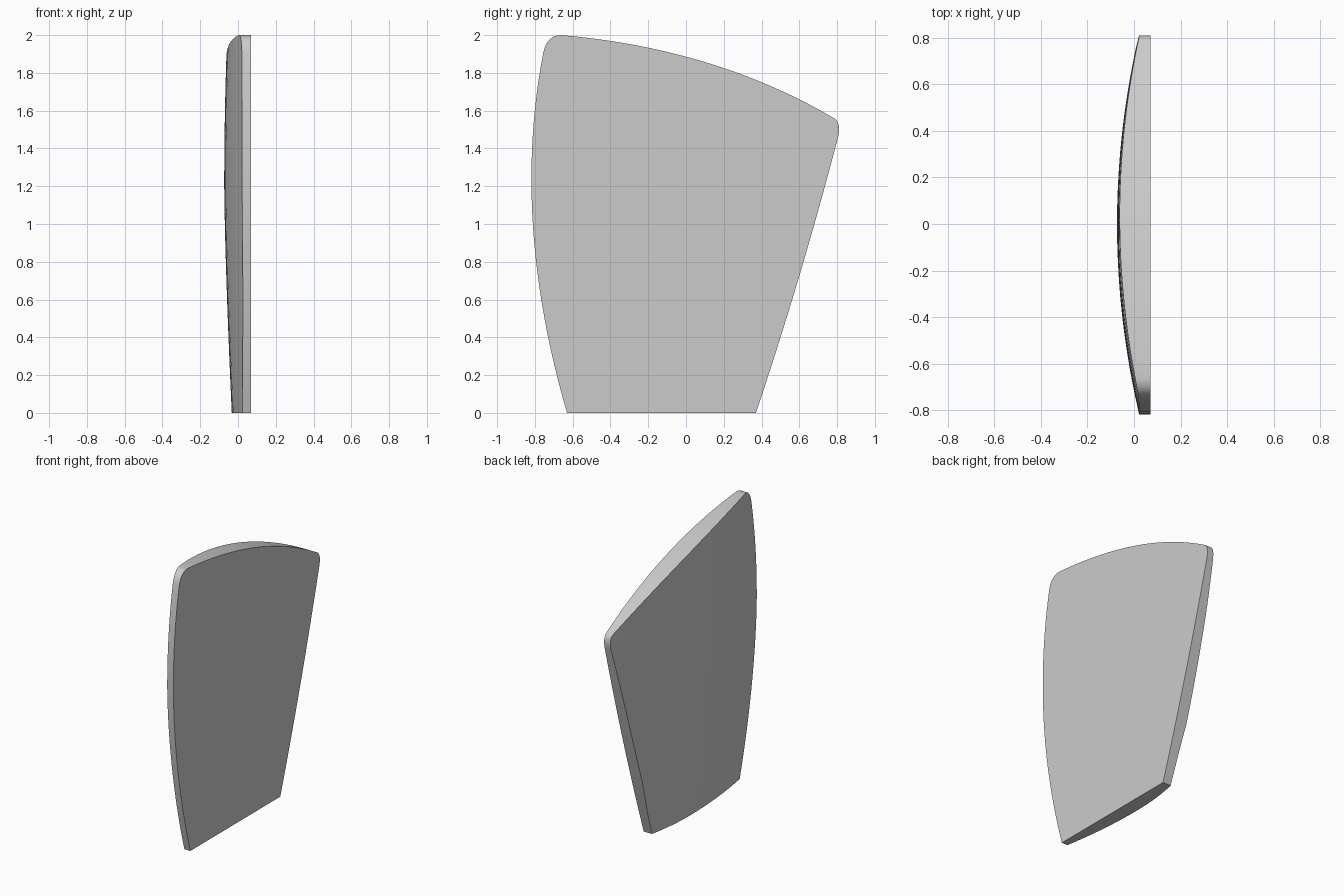
import bpy
import bmesh
from mathutils import Vector

cube = bpy.data.objects.get("Cube")
if cube:
    bpy.data.objects.remove(cube, do_unlink=True)

FLAT_X = 0.07


def bend(start, control, end, steps):
    """Points along a quadratic curve, without its last point."""
    a, b, c = Vector(start), Vector(control), Vector(end)
    return [a * (1 - t) ** 2 + b * 2 * t * (1 - t) + c * t * t
            for t in (i / steps for i in range(steps))]


def bulge(y, z):
    """Depth of the domed side, with a thinner root at the trailing corner."""
    x = -0.073 + 0.093 * (y / 0.81) ** 2
    x += 0.04 * (max(0, 1.2 - z) / 1.2) ** 1.4 + 0.012 * (max(0, z - 1.2) / 0.7) ** 2
    return x + 0.02 * (max(0, y) / 0.37) ** 2 * max(0, 1 - z / 0.4)


# Side outline: trailing edge, rounded corner, top, rounded corner, leading edge
root_back, root_front = (0.37, 0), (-0.63, 0)
tip_back, top_back = (0.80, 1.44), (0.775, 1.565)
top_front, tip_front = (-0.66, 2.0), (-0.755, 1.91)
outline = (bend(root_back, (0.60, 0.68), tip_back, 16)
           + bend(tip_back, (0.83, 1.54), top_back, 8)
           + bend(top_back, (0.15, 1.93), top_front, 24)
           + bend(top_front, (-0.735, 2.0), tip_front, 8)
           + bend(tip_front, (-0.928, 1.02), root_front, 24)
           + [Vector(root_front)])

# Flat side, extruded to make the walls and the domed side
bm = bmesh.new()
flat = bm.faces.new([bm.verts.new((FLAT_X, p.x, p.y)) for p in outline])
dome = bmesh.ops.extrude_face_region(bm, geom=[flat], use_keep_orig=True)["geom"]
dome_verts = [g for g in dome if isinstance(g, bmesh.types.BMVert)]
bmesh.ops.translate(bm, verts=dome_verts, vec=(-0.1, 0, 0))

# Slice the domed side into a grid, then push it into shape
cuts = [((0, 1, 0), (0, i * 0.08, 0)) for i in range(-9, 10)]
cuts += [((0, 0, 1), (0, 0, i * 0.1)) for i in range(1, 20)]
for normal, point in cuts:
    front = [f for f in bm.faces if all(v.co.x < 0 for v in f.verts)]
    parts = set(front)
    for f in front:
        parts.update(f.edges)
        parts.update(f.verts)
    bmesh.ops.bisect_plane(bm, geom=list(parts), dist=0.0005,
                           plane_co=point, plane_no=normal)
for v in bm.verts:
    if v.co.x < 0:
        v.co.x = bulge(v.co.y, v.co.z)
bmesh.ops.recalc_face_normals(bm, faces=bm.faces[:])

mesh = bpy.data.meshes.new("curved_panel")
bm.to_mesh(mesh)
bm.free()
panel = bpy.data.objects.new("curved_panel", mesh)
bpy.context.collection.objects.link(panel)

# Plain grey
grey = bpy.data.materials.new("light_grey")
grey.use_nodes = True
colour = (0.6, 0.6, 0.6, 1)
grey.diffuse_color = colour
grey.node_tree.nodes["Principled BSDF"].inputs["Base Color"].default_value = colour
mesh.materials.append(grey)

bpy.context.view_layer.objects.active = panel
panel.select_set(True)
bpy.ops.object.shade_smooth_by_angle()
